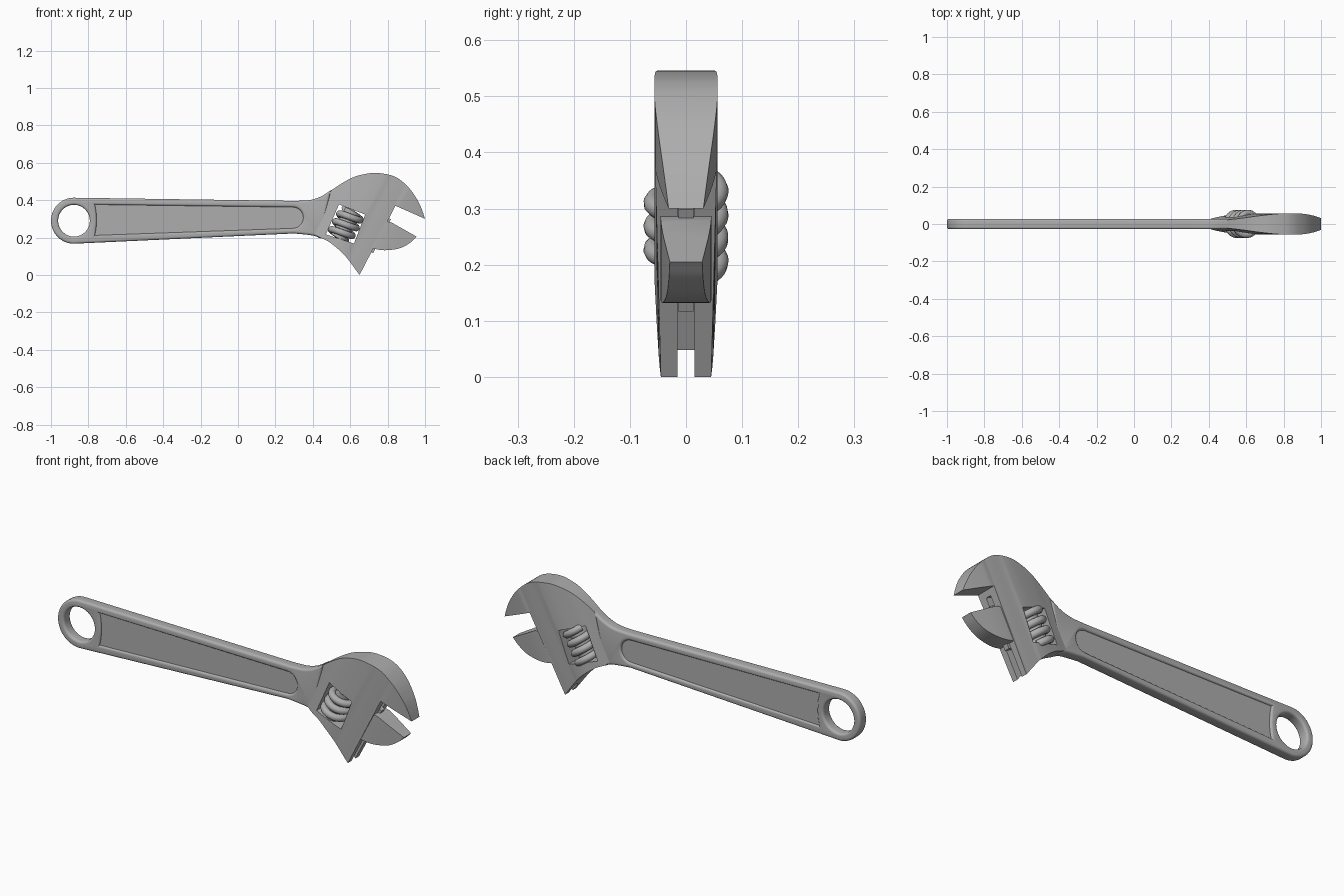
import bpy, bmesh, math
from mathutils import Matrix, Vector

cube = bpy.data.objects.get("Cube")
if cube:
    bpy.data.objects.remove(cube, do_unlink=True)

steel = bpy.data.materials.new("steel_grey")
steel.use_nodes = True
STEEL = (0.42, 0.42, 0.42, 1)
steel.diffuse_color = STEEL
steel.node_tree.nodes["Principled BSDF"].inputs["Base Color"].default_value = STEEL

# Slide frame of the head: u runs across the sliding face, v along it
TILT = math.atan2(0.466, 0.885)
N = Vector((math.cos(TILT), 0, -math.sin(TILT)))
D = Vector((math.sin(TILT), 0, math.cos(TILT)))
SLIDE = Matrix((N, D, Vector((0, 1, 0)))).transposed().to_4x4()
UPRIGHT = Matrix.Rotation(math.pi / 2, 4, 'X')


def smooth(pts, steps=6):
    """Sample a smooth curve through the points."""
    p = [Vector(q) for q in pts]
    p = [2 * p[0] - p[1]] + p + [2 * p[-1] - p[-2]]
    out = []
    for a, b, c, d in zip(p, p[1:], p[2:], p[3:]):
        for i in range(steps):
            t = i / steps
            out.append(0.5 * (2 * b + (c - a) * t + (2 * a - 5 * b + 4 * c - d) * t * t
                              + (3 * b - a - 3 * c + d) * t ** 3))
    return out + [p[-2]]


def arc(cx, cz, r, start, end, steps=24):
    angles = [math.radians(start + (end - start) * i / steps) for i in range(steps + 1)]
    return [(cx + r * math.cos(a), cz + r * math.sin(a)) for a in angles]


def finish(ob, angle=35):
    me = ob.data
    me.materials.clear()
    me.materials.append(steel)
    me.shade_smooth()
    me.set_sharp_from_angle(angle=math.radians(angle))
    return ob


def add_mesh(name, bm):
    bmesh.ops.recalc_face_normals(bm, faces=bm.faces)
    me = bpy.data.meshes.new(name)
    bm.to_mesh(me)
    bm.free()
    ob = bpy.data.objects.new(name, me)
    bpy.context.collection.objects.link(ob)
    return ob


def prism(name, pts, half, matrix=None):
    """Outline in x-z, thickened both ways along y."""
    bm = bmesh.new()
    face = bm.faces.new([bm.verts.new((p[0], -half, p[1])) for p in pts])
    new = bmesh.ops.extrude_face_region(bm, geom=[face])["geom"]
    bmesh.ops.translate(bm, vec=(0, 2 * half, 0),
                        verts=[g for g in new if isinstance(g, bmesh.types.BMVert)])
    if matrix:
        bm.transform(matrix)
    return add_mesh(name, bm)


def slide_box(name, u0, u1, v0, v1, half):
    corners = [N * u + D * v for u, v in ((u0, v0), (u1, v0), (u1, v1), (u0, v1))]
    return prism(name, [(c.x, c.z) for c in corners], half)


def thickness(profile):
    """Solid whose half thickness follows the (u, y) profile."""
    side = smooth(profile)
    loop = [(p[0], p[1]) for p in side] + [(p[0], -p[1]) for p in reversed(side)]
    m = SLIDE @ Matrix(((1, 0, 0, 0), (0, 1, 0, 0), (0, 0, 1, 0), (0, 0, 0, 1)))
    return prism("thickness_cutter", loop, 2, m)


def boolean(ob, cutter, operation):
    mod = ob.modifiers.new("cut", 'BOOLEAN')
    mod.operation, mod.object, mod.solver = operation, cutter, 'EXACT'
    deps = bpy.context.evaluated_depsgraph_get()
    deps.update()
    me = bpy.data.meshes.new_from_object(ob.evaluated_get(deps))
    ob.modifiers.clear()
    ob.data = me
    bpy.data.objects.remove(cutter, do_unlink=True)


def curve_part(name, loops, matrix, depth, extrude=0, flat=True):
    """Rounded plate (flat) or tube from point loops, turned into a mesh."""
    cu = bpy.data.curves.new(name, 'CURVE')
    cu.dimensions = '2D' if flat else '3D'
    cu.fill_mode = 'BOTH' if flat else 'FULL'
    cu.extrude, cu.bevel_depth, cu.bevel_resolution = extrude, depth, 3
    cu.offset = -depth if flat else 0
    cu.use_fill_caps = not flat
    for pts in loops:
        sp = cu.splines.new('POLY')
        sp.points.add(len(pts) - 1)
        for point, p in zip(sp.points, pts):
            point.co = (*p, 1) if len(p) == 3 else (*p, 0, 1)
        sp.use_cyclic_u = flat
    tmp = bpy.data.objects.new(name + "_curve", cu)
    bpy.context.collection.objects.link(tmp)
    deps = bpy.context.evaluated_depsgraph_get()
    deps.update()
    me = bpy.data.meshes.new_from_object(tmp.evaluated_get(deps))
    bpy.data.objects.remove(tmp, do_unlink=True)
    bm = bmesh.new()
    bm.from_mesh(me)
    bmesh.ops.remove_doubles(bm, verts=bm.verts, dist=0.0002)
    bm.transform(matrix)
    return finish(add_mesh(name, bm), 40)


# Handle: rounded frame with hanging hole and sunken panel
panel = [(-0.765, 0.376), *arc(0.293, 0.306, 0.056, 90, -90, 14),
         (-0.765, 0.212), (-0.758, 0.25), (-0.755, 0.29), (-0.758, 0.34)]
top = smooth([(0.30, 0.396), (0.38, 0.40), (0.44, 0.418), (0.50, 0.455)])
bottom = smooth([(0.44, 0.195), (0.40, 0.211), (0.30, 0.222)])
frame = arc(-0.877, 0.29, 0.123, 269, 91, 32) + [(p.x, p.y) for p in top + bottom]
hole = arc(-0.877, 0.29, 0.085, 0, 348.75, 31)
curve_part("handle_frame", [frame, hole, panel], UPRIGHT, 0.012, 0.016)
floor = [(-0.772, 0.385), (0.30, 0.372), *arc(0.293, 0.306, 0.064, 70, -70, 10),
         (0.30, 0.240), (-0.772, 0.203)]
finish(prism("handle_panel", floor, 0.018))

# Head with fixed upper jaw
crown = smooth([(0.46, 0.41), (0.50, 0.453), (0.60, 0.515), (0.68, 0.54), (0.75, 0.545),
                (0.84, 0.525), (0.91, 0.47), (0.96, 0.40), (0.985, 0.345), (1.0, 0.30)])
heel = smooth([(0.65, 0.0), (0.57, 0.105), (0.49, 0.174), (0.43, 0.205), (0.40, 0.235)])
head = prism("head", crown + [(0.842, 0.37)] + heel, 0.1)
boolean(head, thickness([(0.18, 0.012), (0.27, 0.03), (0.33, 0.042), (0.42, 0.054),
                         (0.50, 0.056), (0.57, 0.055), (0.66, 0.045), (0.78, 0.025)]), 'INTERSECT')
window = [(0.54, 0.377), (0.68, 0.323), (0.62, 0.168), (0.47, 0.217)]
boolean(head, prism("window_cutter", window, 0.2), 'DIFFERENCE')
boolean(head, slide_box("slot_cutter", 0.522, 0.65, -0.2, 0.69, 0.015), 'DIFFERENCE')
for v in head.data.vertices:  # thin the heel towards its point
    if v.co.z < 0.15 and abs(v.co.y) > 0.02:
        v.co.y *= 0.82 + 0.18 * v.co.z / 0.15
finish(head, 30)

# Sliding lower jaw and its rail
belly = smooth([(0.955, 0.205), (0.92, 0.172), (0.865, 0.143), (0.785, 0.132), (0.715, 0.142)])
jaw = prism("sliding_jaw", [(0.795, 0.287), (0.822, 0.28)] + belly, 0.1)
boolean(jaw, thickness([(0.50, 0.046), (0.56, 0.046), (0.64, 0.042), (0.78, 0.025)]), 'INTERSECT')
finish(jaw, 30)
finish(slide_box("jaw_rail", 0.515, 0.585, 0.44, 0.645, 0.0135))

# Adjusting screw: core cylinder with a helical thread
PLACE = Matrix.Translation((0.577, 0, 0.269)) @ Matrix.Rotation(TILT, 4, 'Y')
bm = bmesh.new()
bmesh.ops.create_cone(bm, cap_ends=True, segments=32, radius1=0.046, radius2=0.046, depth=0.165)
bm.transform(PLACE)
finish(add_mesh("screw_core", bm))
TURNS, PITCH, STEPS = 3.3, 0.047, 120
thread = []
for i in range(STEPS + 1):
    t = i / STEPS
    a = math.radians(40) + math.tau * TURNS * t
    thread.append((0.058 * math.cos(a), 0.058 * math.sin(a), PITCH * TURNS * (t - 0.5)))
curve_part("screw_thread", [thread], PLACE, 0.018, flat=False)
